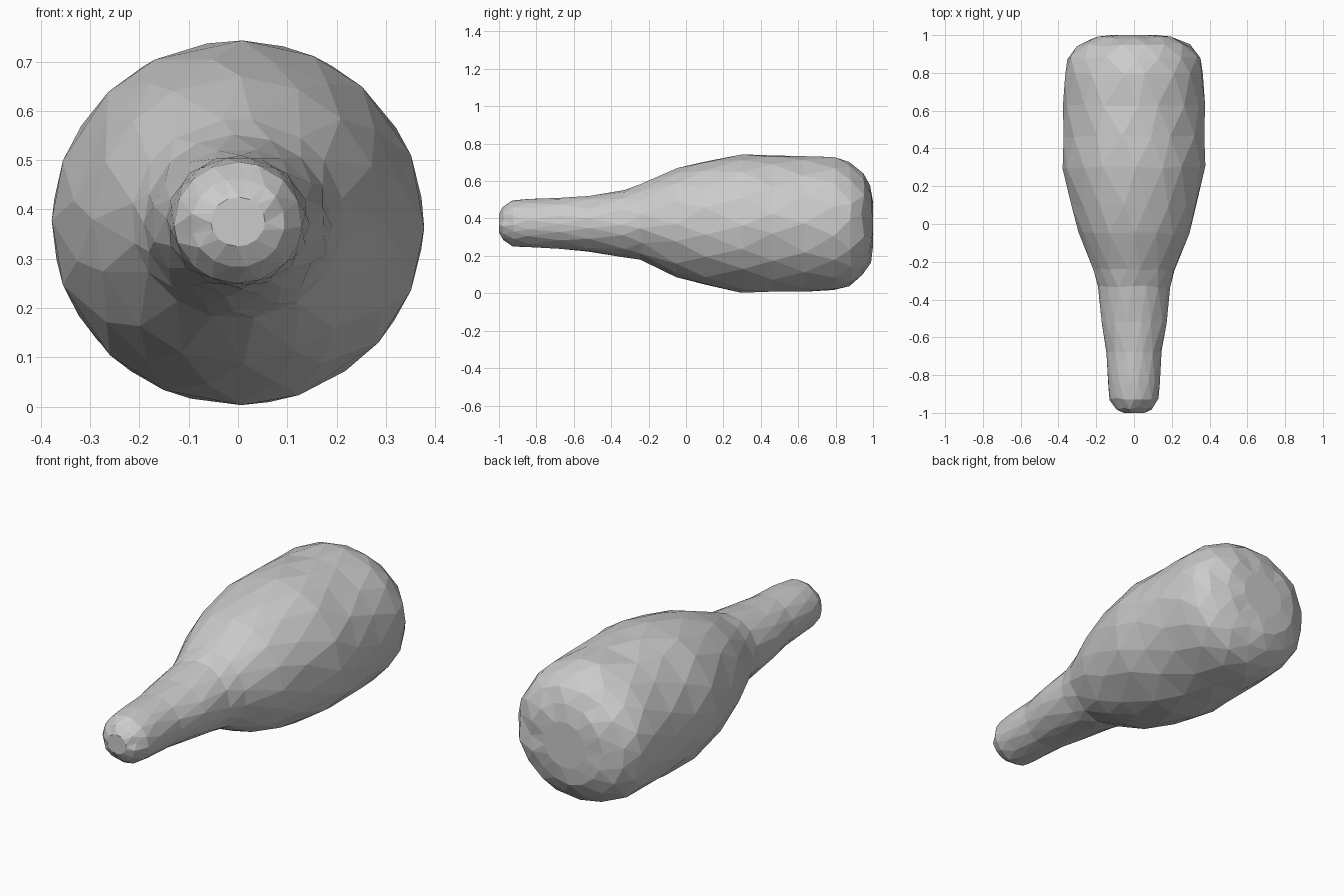
import bpy, bmesh, math, random

if "Cube" in bpy.data.objects:
    bpy.data.objects.remove(bpy.data.objects["Cube"])

random.seed(4)
SIDES = 16
# Bottle profile along y: (y, half width in x, half height in z, centre z)
profile = [
    (-1.00, 0.055, 0.05, 0.375), (-0.975, 0.095, 0.09, 0.373),
    (-0.925, 0.130, 0.123, 0.373), (-0.84, 0.138, 0.13, 0.376),
    (-0.68, 0.146, 0.136, 0.374), (-0.52, 0.176, 0.151, 0.373),
    (-0.33, 0.191, 0.180, 0.372), (-0.24, 0.216, 0.203, 0.381),
    (-0.05, 0.294, 0.292, 0.378), (0.10, 0.336, 0.334, 0.374),
    (0.30, 0.378, 0.370, 0.373), (0.46, 0.376, 0.369, 0.373),
    (0.63, 0.376, 0.363, 0.371), (0.79, 0.371, 0.360, 0.372),
    (0.88, 0.353, 0.332, 0.370), (0.945, 0.305, 0.277, 0.372),
    (0.985, 0.210, 0.207, 0.370), (1.00, 0.120, 0.12, 0.370),
]

bm = bmesh.new()
rings = []
# Staggered rings, slightly uneven to give the hand-faceted surface
for i, (y, rx, rz, cz) in enumerate(profile):
    ring = []
    end = i in (0, len(profile) - 1)
    for k in range(SIDES):
        a = math.tau * (k + 0.5 * (i % 2)) / SIDES + random.uniform(-0.07, 0.07)
        dy = 0 if end else random.uniform(-0.008, 0.008)
        ring.append(bm.verts.new((rx * math.cos(a), y + dy, cz + rz * math.sin(a))))
    rings.append(ring)

# Triangle bands between neighbouring rings
for i in range(len(rings) - 1):
    a, b = rings[i], rings[i + 1]
    for k in range(SIDES):
        n = (k + 1) % SIDES
        if i % 2 == 0:
            bm.faces.new((a[k], a[n], b[k]))
            bm.faces.new((a[n], b[n], b[k]))
        else:
            bm.faces.new((a[k], a[n], b[n]))
            bm.faces.new((a[k], b[n], b[k]))

# Rounded mouth and flat base
bm.faces.new(rings[0])
bm.faces.new(rings[-1])
bmesh.ops.recalc_face_normals(bm, faces=bm.faces[:])

mesh = bpy.data.meshes.new("bottle")
bm.to_mesh(mesh)
bm.free()
bottle = bpy.data.objects.new("bottle", mesh)
bpy.context.collection.objects.link(bottle)
